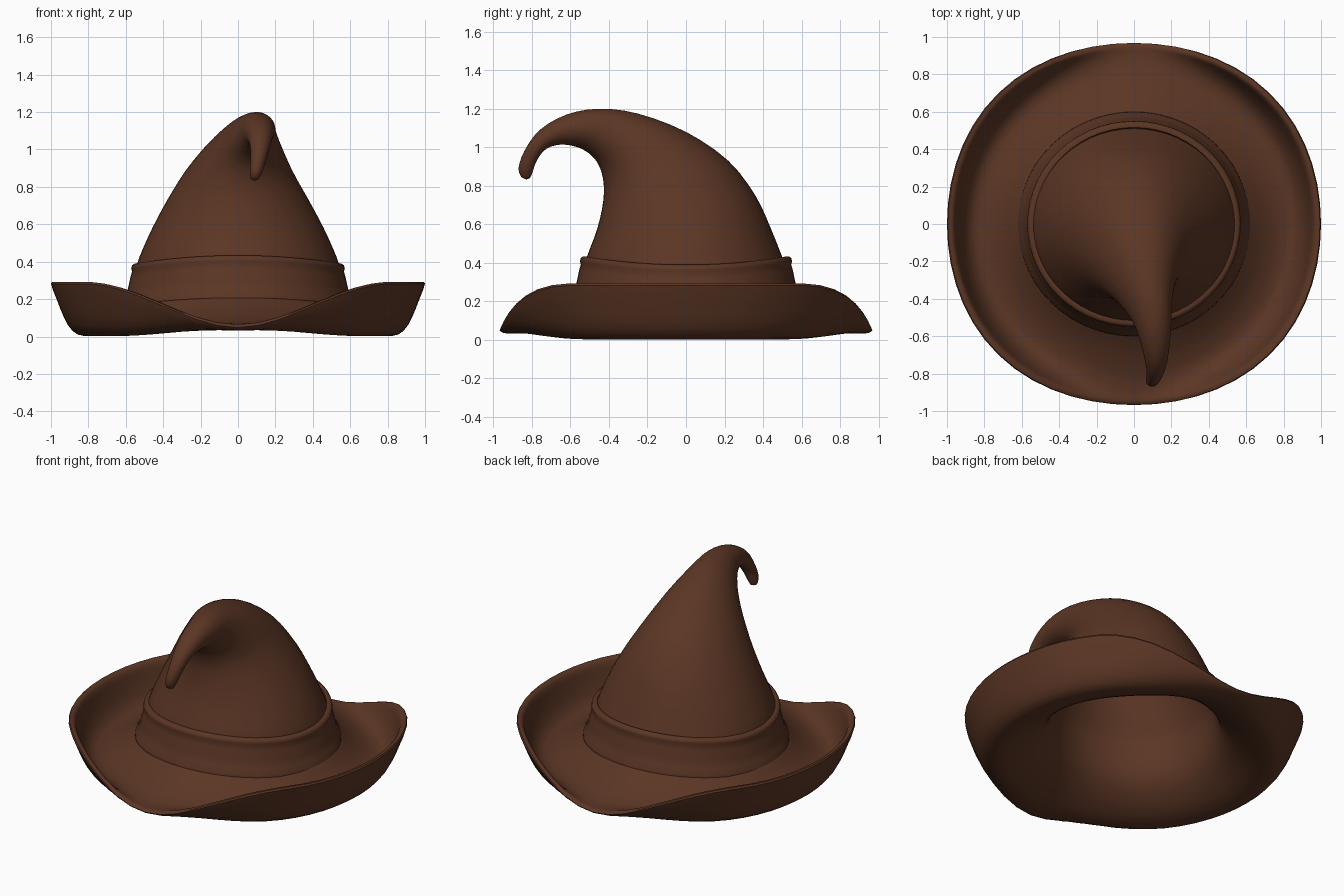
import bpy, bmesh, math
from mathutils import Vector

if "Cube" in bpy.data.objects:
    bpy.data.objects.remove(bpy.data.objects["Cube"])

SIDES = 56
ANGLES = [2 * math.pi * i / SIDES for i in range(SIDES)]

brown = bpy.data.materials.new("brown_felt")
brown.diffuse_color = (0.105, 0.037, 0.018, 1)
brown.use_nodes = True
brown.node_tree.nodes["Principled BSDF"].inputs["Base Color"].default_value = brown.diffuse_color


def smooth_rows(rows, steps):
    """Catmull-Rom interpolation through rows of numbers."""
    out = []
    for i in range(len(rows) - 1):
        p0, p1 = rows[max(i - 1, 0)], rows[i]
        p2, p3 = rows[i + 1], rows[min(i + 2, len(rows) - 1)]
        for k in range(steps):
            t = k / steps
            out.append([0.5 * (2 * b + (c - a) * t + (2 * a - 5 * b + 4 * c - d) * t * t
                               + (3 * b - a - 3 * c + d) * t ** 3)
                        for a, b, c, d in zip(p0, p1, p2, p3)])
    return out + [list(rows[-1])]


def loft(name, rings, tip=None, closed=False):
    """Skin a list of point rings, optionally ending in a tip point."""
    bm = bmesh.new()
    vs = [[bm.verts.new(p) for p in ring] for ring in rings]
    pairs = list(zip(vs, vs[1:])) + ([(vs[-1], vs[0])] if closed else [])
    for a, b in pairs:
        for i in range(SIDES):
            j = (i + 1) % SIDES
            bm.faces.new((a[i], a[j], b[j], b[i]))
    if tip is not None:
        t = bm.verts.new(tip)
        for i in range(SIDES):
            bm.faces.new((vs[-1][i], vs[-1][(i + 1) % SIDES], t))
    bmesh.ops.recalc_face_normals(bm, faces=bm.faces)
    me = bpy.data.meshes.new(name)
    bm.to_mesh(me)
    bm.free()
    ob = bpy.data.objects.new(name, me)
    bpy.context.collection.objects.link(ob)
    me.materials.append(brown)
    bpy.ops.object.select_all(action='DESELECT')
    ob.select_set(True)
    bpy.context.view_layer.objects.active = ob
    bpy.ops.object.shade_smooth_by_angle(angle=math.radians(45))
    return ob


def crown_ring(row, inset=0.0):
    yf, zf, yb, zb, cx, hx = row
    mid = Vector((cx, (yf + yb) / 2, (zf + zb) / 2))
    half = Vector((0, (yb - yf) / 2, (zb - zf) / 2))
    half *= 1 - inset / half.length
    return [mid + Vector(((hx - inset) * math.cos(a), 0, 0)) + half * math.sin(a) for a in ANGLES]


# crown: front y, front z, back y, back z, centre x, half width
crown = [
    (-0.53, 0.36, 0.53, 0.36, 0, 0.545),
    (-0.515, 0.43, 0.50, 0.43, 0, 0.525),
    (-0.46, 0.58, 0.44, 0.58, 0, 0.458),
    (-0.43, 0.72, 0.36, 0.75, 0, 0.375),
    (-0.43, 0.83, 0.22, 0.93, 0.005, 0.288),
    (-0.46, 0.92, 0.00, 1.08, 0.03, 0.207),
    (-0.52, 0.98, -0.25, 1.175, 0.065, 0.14),
    (-0.60, 1.01, -0.45, 1.20, 0.10, 0.10),
    (-0.68, 1.01, -0.62, 1.17, 0.115, 0.075),
    (-0.74, 0.98, -0.76, 1.09, 0.118, 0.056),
    (-0.78, 0.92, -0.84, 0.98, 0.11, 0.042),
    (-0.797, 0.87, -0.87, 0.89, 0.097, 0.034),
    (-0.81, 0.84, -0.855, 0.845, 0.09, 0.022),
]
crown_rows = smooth_rows(crown, 3)
loft("crown", [crown_ring(r) for r in crown_rows], tip=(0.09, -0.83, 0.832))

# hat band with a slightly raised top edge; both edges dip at the sides
band = [(0.56, 0.21), (0.622, 0.185), (0.620, 0.205), (0.600, 0.235), (0.588, 0.28),
        (0.575, 0.34), (0.566, 0.37), (0.571, 0.385), (0.567, 0.402), (0.553, 0.412),
        (0.535, 0.41), (0.525, 0.37)]
loft("hat_band", [[(r * math.cos(a), 0.965 * r * math.sin(a), z - 0.022 * math.cos(2 * a))
                   for a in ANGLES] for r, z in band], closed=True)

# brim: side radius, side z, front radius, front z; top surface, rim, underside
brim = [
    (0.56, 0.23, 0.56, 0.25), (0.63, 0.168, 0.62, 0.205), (0.70, 0.11, 0.70, 0.155),
    (0.78, 0.068, 0.78, 0.115), (0.85, 0.06, 0.85, 0.087), (0.905, 0.11, 0.91, 0.072),
    (0.94, 0.20, 0.95, 0.066), (0.96, 0.275, 0.975, 0.064), (0.982, 0.291, 0.992, 0.058),
    (1.0, 0.282, 1.0, 0.048), (0.97, 0.20, 0.98, 0.036), (0.93, 0.10, 0.94, 0.032),
    (0.885, 0.03, 0.88, 0.034), (0.82, 0.002, 0.82, 0.044), (0.72, 0.025, 0.72, 0.08),
    (0.63, 0.08, 0.63, 0.125), (0.56, 0.145, 0.56, 0.18), (0.52, 0.22, 0.52, 0.24),
    (0.50, 0.31, 0.50, 0.31),
]


def brim_ring(row):
    ring = []
    for a in ANGLES:
        # the brim blends from flat at front and back to rolled up at the sides
        t = min(1, abs(math.cos(a)) / 0.8)
        s = t * t * (3 - 2 * t)
        r = row[2] + (row[0] - row[2]) * s
        z = row[3] + (row[1] - row[3]) * s
        # the outline is a little fuller on the diagonals
        r *= 1 + 0.024 * math.sin(2 * a) ** 2 * min(1, max(0, (r - 0.64) / 0.3))
        ring.append((r * math.cos(a), 0.968 * r * math.sin(a), z))
    return ring


# the underside runs on into a hollow lining inside the crown
rings = [brim_ring(r) for r in smooth_rows(brim, 2)]
rings += [crown_ring(r, 0.045) for r in crown_rows[2:19]]
end = sum((Vector(p) for p in rings[-1]), Vector()) / SIDES
loft("brim_and_lining", rings, tip=end)
